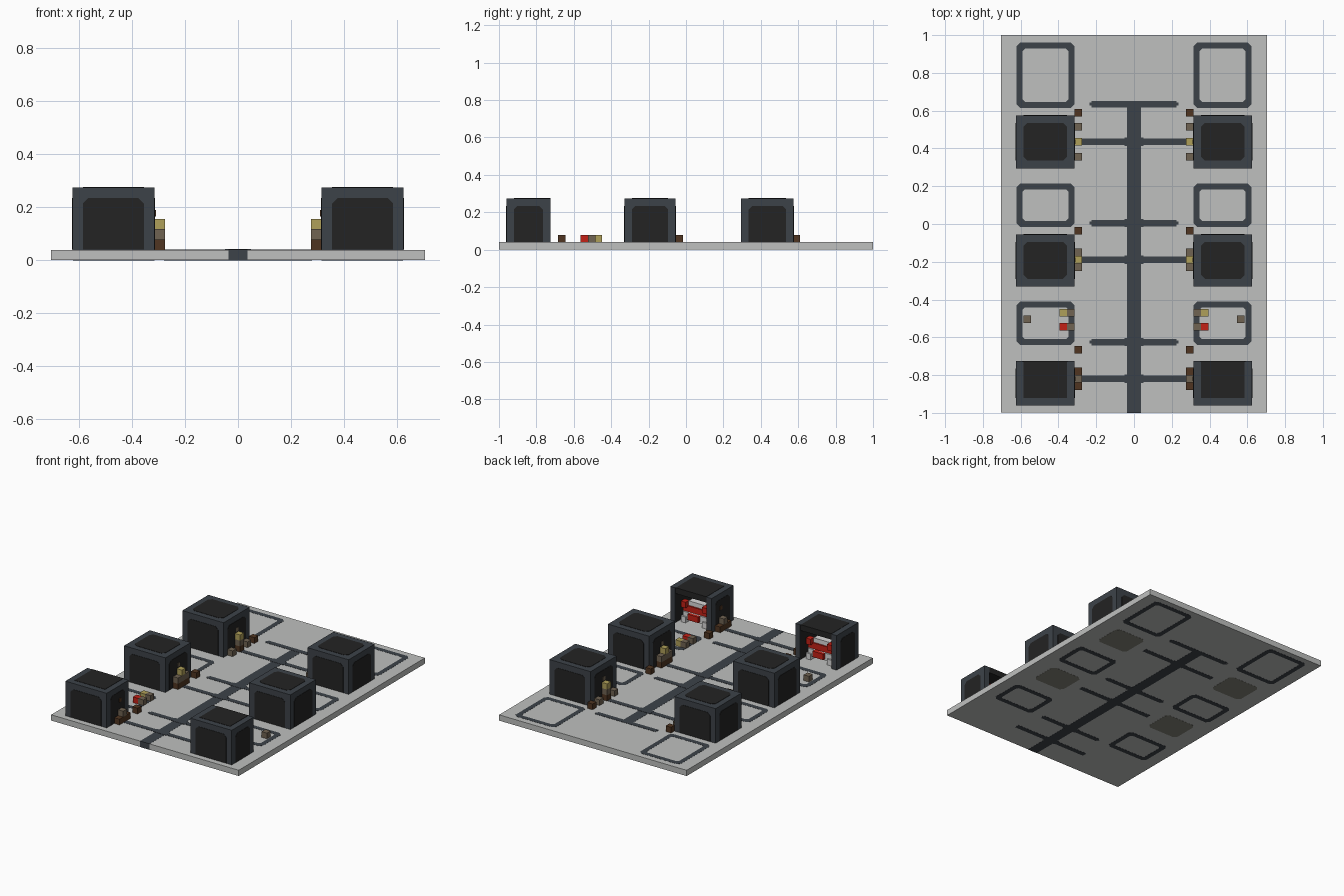
import bpy
import bmesh

cube = bpy.data.objects.get("Cube")
if cube:
    bpy.data.objects.remove(cube, do_unlink=True)


def material(name, r, g, b):
    m = bpy.data.materials.new(name)
    m.use_nodes = True
    m.diffuse_color = (r, g, b, 1)
    m.node_tree.nodes["Principled BSDF"].inputs["Base Color"].default_value = (r, g, b, 1)
    return m


GREY = material("light grey", .52, .53, .52)
SLATE = material("slate", .046, .055, .066)
BLACK = material("near black", .017, .017, .017)
OLIVE = material("olive grey", .23, .23, .19)
BROWN = material("dark brown", .08, .036, .015)
TAN = material("grey brown", .16, .125, .085)
YELLOW = material("straw yellow", .43, .35, .10)
RED = material("red", .55, .015, .008)
WHITE = material("white", .7, .7, .7)


def finish(name, bm, mat):
    bmesh.ops.recalc_face_normals(bm, faces=bm.faces)
    mesh = bpy.data.meshes.new(name)
    bm.to_mesh(mesh)
    bm.free()
    mesh.materials.append(mat)
    obj = bpy.data.objects.new(name, mesh)
    bpy.context.collection.objects.link(obj)
    return obj


def box(name, mat, xs, ys, zs):
    """Axis-aligned block between two limits on each axis."""
    bm = bmesh.new()
    bmesh.ops.create_cube(bm, size=1)
    for v in bm.verts:
        v.co = [lim[0] if c < 0 else lim[1] for c, lim in zip(v.co, (xs, ys, zs))]
    return finish(name, bm, mat)


def octagon(u, v, c, c_low=None):
    """Rectangle outline with chamfered corners; c_low is for the lower pair."""
    d = c if c_low is None else c_low
    return [(u[0] + d, v[0]), (u[1] - d, v[0]), (u[1], v[0] + d), (u[1], v[1] - c),
            (u[1] - c, v[1]), (u[0] + c, v[1]), (u[0], v[1] - c), (u[0], v[0] + d)]


def plate(name, mat, axis, outline, lo, hi, inner=None):
    """Extrude an outline along an axis, optionally as a ring."""
    def at(p, w):
        co = list(p)
        co.insert(axis, w)
        return co
    bm = bmesh.new()
    n = len(outline)
    a = [[bm.verts.new(at(p, w)) for p in outline] for w in (lo, hi)]
    if inner:
        b = [[bm.verts.new(at(p, w)) for p in inner] for w in (lo, hi)]
    else:
        bm.faces.new(a[0])
        bm.faces.new(a[1])
    for i in range(n):
        j = (i + 1) % n
        bm.faces.new((a[0][i], a[0][j], a[1][j], a[1][i]))
        if inner:
            bm.faces.new((b[0][i], b[0][j], b[1][j], b[1][i]))
            for k in (0, 1):
                bm.faces.new((a[k][i], a[k][j], b[k][j], b[k][i]))
    bmesh.ops.remove_doubles(bm, verts=bm.verts, dist=1e-5)
    return finish(name, bm, mat)


E = .0008          # inlay relief
TOP = .04          # ground height
ROOF = .275
B = .04            # small block size
INLAY = (0, TOP + E)

# Ground with the road inlaid through it
box("ground_slab", GREY, (-.705, .705), (-1 + E, 1), (E, TOP))
box("main_road", SLATE, (-.036, .036), (-1, .65), INLAY)
for y, reach in ((.635, .225), (.435, .28), (.005, .225),
                 (-.19, .28), (-.625, .225), (-.82, .28)):
    box("cross_road", SLATE, (-reach, reach), (y - .017, y + .017), (0, TOP + 2 * E))
    if reach < .25:
        box("road_end", SLATE, (-reach - .01, reach + .01), (y - .008, y + .008), INLAY)
    if y < .6:
        box("road_junction", SLATE, (-.05, .05), (y - .022, y + .022), (0, TOP + 3 * E))


def side(name, s, u):
    """Mirror an x interval to the chosen side."""
    return tuple(sorted((s * u[0], s * u[1])))


def block(name, mat, s, x, y, level=0):
    h = B / 2
    z = TOP + level * .039
    box(name, mat, side(name, s, (x - h, x + h)), (y - h, y + h), (z, z + .039))


X = (.315, .625)
XP = (.355, .585)
ZP = (TOP + .001, .235)


def panels(s, y, faces):
    """Dark inset-look panels on the faces of a building."""
    yp = (y[0] + .04, y[1] - .04)
    t = .002
    xp = side("", s, XP)
    if "front" in faces:
        plate("front_panel", BLACK, 1, octagon(xp, ZP, .02, 0), y[0] - t, y[0] + t)
    if "back" in faces:
        plate("back_panel", BLACK, 1, octagon(xp, ZP, .02, 0), y[1] - t, y[1] + t)
    if "top" in faces:
        plate("roof_panel", BLACK, 2, octagon(xp, yp, .02), ROOF - t, ROOF + t)
    for x in X:
        plate("side_panel", BLACK, 0, octagon(yp, ZP, .02, 0), s * x - t, s * x + t)


def closed_building(s, y):
    box("building", SLATE, side("", s, X), y, (TOP, ROOF))
    panels(s, y, ("front", "back", "top"))
    plate("building_floor", OLIVE, 2,
          octagon(side("", s, XP), (y[0] + .04, y[1] - .04), .02), 0, TOP)


def open_garage(s, y):
    w = .036
    for name, x in (("inner_wall", (X[0], X[0] + w)), ("outer_wall", (X[1] - w, X[1]))):
        box(name, SLATE, side("", s, x), y, (TOP, ROOF))
    mid = side("", s, (X[0] + w, X[1] - w))
    box("front_wall", SLATE, mid, (y[0], y[0] + w), (TOP, ROOF))
    box("garage_roof", SLATE, mid, (y[0], y[1] - .002), (ROOF - w, ROOF))
    # Dark lining, roof panel running out to the open edge
    box("roof_lining", BLACK, side("", s, XP), (y[0] + .04, y[1]), (ROOF - w - .002, ROOF + .002))
    box("front_lining", BLACK, mid, (y[0] + w, y[0] + w + .004), (TOP, ROOF - w))
    for x in (X[0] + w, X[1] - w):
        box("wall_lining", BLACK, side("", s, (x - .003, x + .003)),
            (y[0] + w, y[1] - .001), (TOP, ROOF - w))
    panels(s, y, ("front",))
    # Parked vehicle in red and white blocks
    back = y[1] - .02
    box("vehicle_base", WHITE, side("", s, (.38, .56)), (y[0] + .06, back - .02), (.06, .11))
    box("vehicle_body", RED, side("", s, (.375, .565)), (y[0] + .06, back - .03), (.11, .15))
    box("vehicle_bumper", RED, side("", s, (.43, .51)), (back - .03, back), (.07, .11))
    box("vehicle_cab", WHITE, side("", s, (.41, .53)), (y[0] + .08, back - .04), (.15, .18))
    for x in (.39, .55):
        box("vehicle_light", RED, side("", s, (x - .018, x + .018)),
            (back - .05, back - .01), (.14, .18))
        box("vehicle_wheel", WHITE, side("", s, (x - .018, x + .018)),
            (back - .05, back - .01), (TOP, .08))


for s in (1, -1):
    # Buildings
    open_garage(s, (-.96, -.725))
    closed_building(s, (-.33, -.055))
    closed_building(s, (.295, .575))

    # Rounded yard outlines
    for y in ((.615, .96), (-.015, .215), (-.64, -.41)):
        x = side("", s, (.315, .622))
        w = .032
        plate("yard_outline", SLATE, 2, octagon(x, y, .02), *INLAY,
              inner=octagon((x[0] + w, x[1] - w), (y[0] + w, y[1] - w), .012))

    # Stepped blocks beside each doorway
    for dy in (-B, 0, B):
        block("low_step", BROWN, s, .295, -.82 + dy)
        block("middle_step", BROWN, s, .295, -.19 + dy)
        block("middle_step_upper", TAN, s, .295, -.19 + dy, 1)
    block("low_step_top", TAN, s, .295, -.82, 1)
    block("middle_step_top", YELLOW, s, .295, -.19, 2)
    for level, mat in enumerate((BROWN, TAN, YELLOW)):
        block("tall_post", mat, s, .295, .435, level)
    for dy in (-.08, .08):
        block("side_post", TAN, s, .295, .435 + dy)

    # Door knobs
    for y, mat in ((-.82, BROWN), (-.19, TAN), (.435, TAN)):
        box("door_knob", mat, side("", s, (.31, .316)), (y - .012, y + .012), (.165, .19))

    # Loose blocks at building corners and in the front yard
    for y in (.59, -.035, -.665):
        block("corner_block", BROWN, s, .295, y)
    for y, mat in ((-.47, YELLOW), (-.545, RED)):
        block("yard_block_base", TAN, s, .335, y)
        block("yard_block", mat, s, .375, y)
    block("yard_post", TAN, s, .565, -.505)
